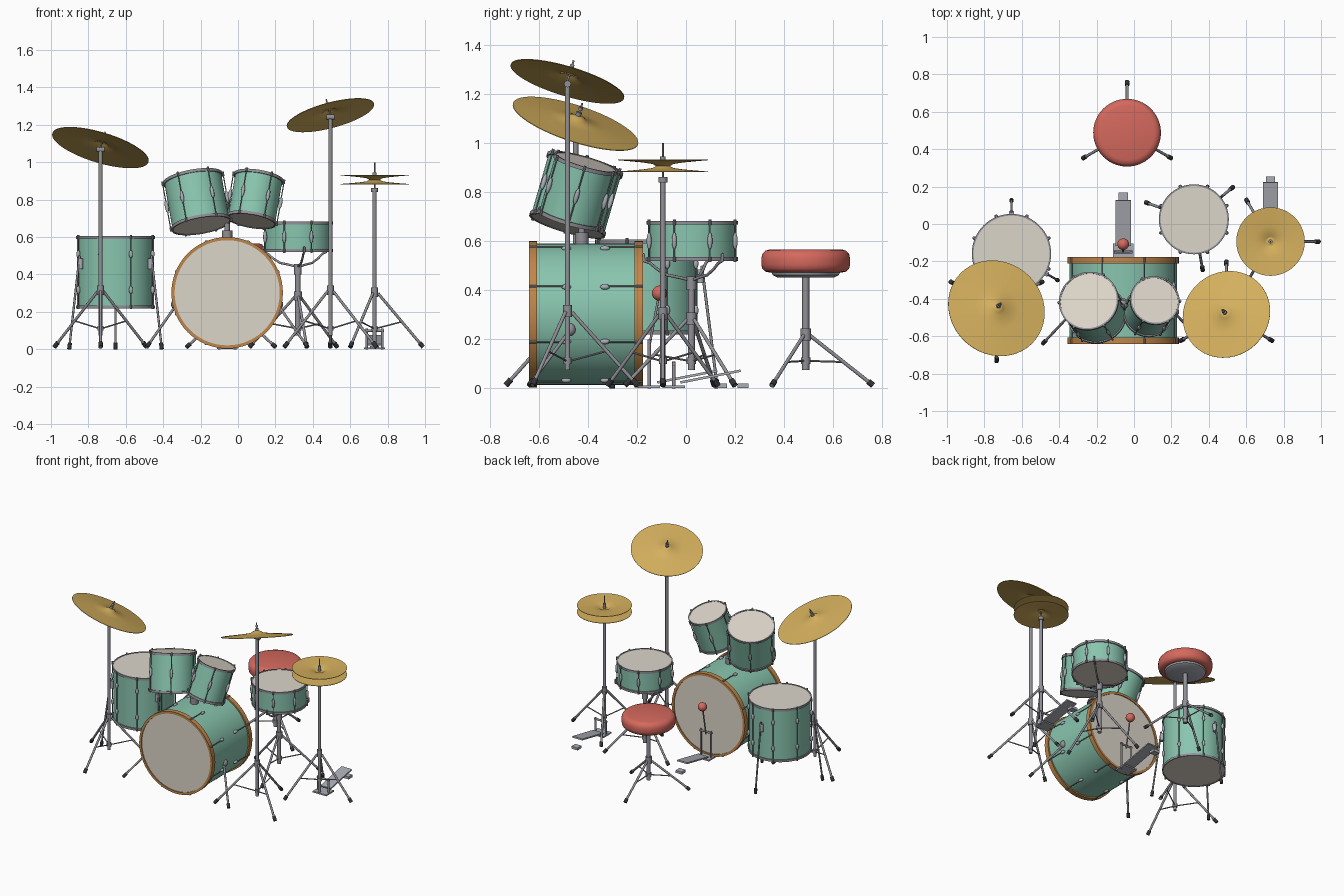
import bpy, bmesh, math
from mathutils import Vector, Matrix

if "Cube" in bpy.data.objects:
    bpy.data.objects.remove(bpy.data.objects["Cube"])


def mat(name, *c):
    m = bpy.data.materials.new(name)
    m.diffuse_color = (*c, 1)
    m.use_nodes = True
    m.node_tree.nodes["Principled BSDF"].inputs["Base Color"].default_value = m.diffuse_color
    return m


GREEN = mat("mint shell", .25, .56, .43)
CREAM = mat("cream head", .72, .67, .59)
WOOD = mat("wood hoop", .52, .24, .07)
GOLD = mat("cymbal gold", .66, .43, .11)
RED = mat("red felt", .66, .14, .11)
STEEL = mat("steel", .28, .28, .31)
PALE = mat("pale steel", .40, .42, .46)
RUBBER = mat("black rubber", .035, .035, .04)


def finish(name, bm, m):
    bmesh.ops.remove_doubles(bm, verts=bm.verts, dist=1e-5)
    bmesh.ops.recalc_face_normals(bm, faces=bm.faces)
    me = bpy.data.meshes.new(name)
    bm.to_mesh(me)
    bm.free()
    me.materials.append(m)
    me.shade_smooth()
    me.set_sharp_from_angle(angle=math.radians(35))
    ob = bpy.data.objects.new(name, me)
    bpy.context.collection.objects.link(ob)
    return ob


# A solid is (profile, matrix, sides); build() turns several into one mesh
def place(loc, axis=(0, 0, 1)):
    return Matrix.Translation(loc) @ Vector(axis).to_track_quat('Z', 'Y').to_matrix().to_4x4()


def turn(prof, loc=(0, 0, 0), axis=(0, 0, 1), n=64):
    return prof, place(loc, axis), n


def rod(a, b, r, n=12):
    d = Vector(b) - Vector(a)
    return turn([(0, 0), (r, 0), (r, d.length), (0, d.length)], a, d, n)


def ball(c, r, length, axis=(0, 0, 1), n=12):
    k = [math.pi * i / 10 for i in range(11)]
    return turn([(r * math.sin(t), -length * math.cos(t)) for t in k], c, axis, n)


def ring(r0, r1, z0, z1, loc, axis):
    return turn([(r0, z0), (r1, z0), (r1, z1), (r0, z1), (r0, z0)], loc, axis)


def build(name, m, *solids):
    bm = bmesh.new()
    for prof, M, n in solids:
        rows = [[bm.verts.new(M @ Vector((r * math.cos(2 * math.pi * i / n), r * math.sin(2 * math.pi * i / n), z)))
                 for i in range(n if r > 0 else 1)] for r, z in prof]
        for a, b in zip(rows, rows[1:]):
            for i in range(n):
                q = [a[i % len(a)], a[(i + 1) % n % len(a)], b[(i + 1) % n % len(b)], b[i % len(b)]]
                q = list(dict.fromkeys(q))
                if len(q) > 2:
                    bm.faces.new(q)
    return finish(name, bm, m)


def box(name, c, size, m, tilt=0):
    bm = bmesh.new()
    M = Matrix.Translation(c) @ Matrix.Rotation(tilt, 4, 'X') @ Matrix.Diagonal((*size, 1))
    bmesh.ops.create_cube(bm, size=1, matrix=M)
    return finish(name, bm, m)


def polar(c, r, deg, z):
    a = math.radians(deg)
    return Vector((c[0] + r * math.cos(a), c[1] + r * math.sin(a), z))


# Drums with steel hoops; base is the centre of the bottom head
def drum(name, base, axis, r, d, lugs, rows=(.5,), lug_len=.035):
    build(name + "_shell", GREEN, turn([(r, .004), (r, d - .004)], base, axis))
    build(name + "_heads", CREAM, *[turn([(0, z), (r + .002, z), (r + .002, z + .006), (0, z + .006)], base, axis)
                                    for z in (0, d - .006)])
    build(name + "_hoops", STEEL, *[ring(r - .002, r + .007, z, z + .016, base, axis) for z in (-.003, d - .013)])
    M, ax, rods, lug = place(base, axis), Vector(axis), [], []
    for i in range(lugs):
        p = lambda z: M @ polar((0, 0), r + .010, 360 * (i + .5) / lugs, z)
        rods += [rod(p(-.003), p(d + .006), .003, 8), rod(p(d - .014), p(d + .008), .006, 8),
                 rod(p(-.006), p(.014), .006, 8)]
        lug += [ball(p(d * t), .010, lug_len, ax) for t in rows]
    build(name + "_tension_rods", STEEL, *rods)
    build(name + "_lugs", PALE, *lug)


drum("snare", (.32, .025, .522), (0, 0, 1), .180, .158, 8)
drum("floor_tom", (-.655, -.158, .222), (0, 0, 1), .205, .382, 8, (.25, .75), .022)
drum("left_tom", (-.197, -.484, .664), (-.18, .29, 1), .154, .265, 6)
drum("right_tom", (.072, -.476, .688), (.17, .29, 1), .127, .245, 6)

# Bass drum lying along y
BX, BZ, Y0, Y1 = -.058, .302, -.641, -.176
AY = (0, 1, 0)
BC = (BX, 0, BZ)
build("bass_shell", GREEN, turn([(.288, Y0 + .02), (.288, Y1 - .02)], BC, AY))
build("bass_heads", CREAM, *[turn([(0, y), (.284, y), (.284, y + .006), (0, y + .006)], BC, AY)
                             for y in (Y0 + .006, Y1 - .012)])
build("bass_hoops", WOOD, *[ring(.281, .298, y, y + .034, BC, AY) for y in (Y0, Y1 - .034)])
lugs, rods = [], []
for i in range(8):
    a = math.radians(45 * i + 22.5)
    p = lambda r, y: Vector((BX + r * math.cos(a), y, BZ + r * math.sin(a)))
    for y, e, s in ((-.488, Y0, 1), (-.33, Y1, -1)):
        lugs.append(ball(p(.291, y), .011, .020, AY))
        rods += [rod(p(.297, y), p(.297, e + s * .005), .003, 8), rod(p(.297, e), p(.297, e + s * .03), .006, 8)]
build("bass_lugs", PALE, *lugs)
build("bass_tension_rods", STEEL, *rods)
spurs, tips = [], []
for s in (-1, 1):
    a, b = Vector((BX + s * .27, -.47, .24)), Vector((BX + s * .43, -.64, .012))
    spurs += [rod(a, b, .007), ball(a + Vector((s * .01, 0, 0)), .02, .025)]
    tips.append(rod(a.lerp(b, .9), b, .011))
build("bass_spurs", STEEL, *spurs)
build("bass_spur_tips", RUBBER, *tips)

# Tom mount on the bass drum
build("tom_mount", STEEL, rod((BX, -.425, .58), (BX, -.425, .83), .014), rod((BX, -.425, .585), (BX, -.425, .635), .028),
      rod((BX, -.425, .80), (-.10, -.44, .775), .009), rod((BX, -.425, .80), (-.01, -.44, .785), .009),
      ball((BX, -.425, .82), .02, .02))

# Floor tom legs
FT = (-.655, -.158)
build("floor_tom_legs", STEEL, *[rod(polar(FT, .222, a, .50), polar(FT, .285, a, .01), .006) for a in (90, 210, 330)])
build("floor_tom_brackets", PALE, *[rod(polar(FT, .217, a, .43), polar(FT, .215, a, .485), .014) for a in (90, 210, 330)])
build("floor_tom_feet", RUBBER, *[rod(polar(FT, .281, a, .035), polar(FT, .286, a, 0), .011) for a in (90, 210, 330)])


# Tripod stands
def stand(name, c, angles, R, hub, low, top, r=.011):
    parts = [rod((*c, low), (*c, top), r, 16), rod((*c, hub - .02), (*c, hub + .03), r + .007, 16),
             rod((*c, .10), (*c, .125), r + .005, 16)]
    feet = []
    for a in angles:
        p, q = polar(c, .018, a, hub), polar(c, R, a, .012)
        parts += [rod(p, q, .0075), rod(polar(c, .01, a, .112), p.lerp(q, .53), .004, 8)]
        feet.append(rod(p.lerp(q, .92), q, .012))
    build(name + "_stand", STEEL, *parts)
    build(name + "_feet", RUBBER, *feet)


LC, RC, HH, SN, ST = (-.735, -.45), (.494, -.483), (.73, -.094), (.32, .022), (-.037, .488)
stand("left_cymbal", LC, (30, 150, 270), .285, .31, .075, 1.08)
stand("right_cymbal", RC, (90, 210, 330), .285, .31, .075, 1.25)
stand("hi_hat", HH, (0, 120, 240), .26, .30, .02, .85)
stand("snare", SN, (40, 160, 280), .275, .28, .075, .44, .014)
stand("stool", ST, (90, 210, 330), .275, .215, .075, .46, .0145)


# Cymbals: thin bowed disc with a raised bell
def bowl(R, h, s=1):
    top = [(0, h), (.016, h * .97), (.03, h * .82), (.042, h * .55), (R * .45, h * .33), (R * .75, h * .14), (R, 0)]
    return [(r, s * z) for r, z in top] + [(r, s * (z - .003)) for r, z in reversed(top)]


for name, c, z, axis, R in (("left_cymbal", LC, 1.08, (.30, .33, 1), .268), ("right_cymbal", RC, 1.253, (-.267, .30, 1), .241)):
    ax, o = Vector(axis).normalized(), Vector((*c, z))
    build(name, GOLD, turn(bowl(R, .036), o, ax, 72))
    build(name + "_tilter", STEEL, rod(o - ax * .01, o + ax * .09, .004), rod(o + ax * .035, o + ax * .05, .012),
          rod(o + ax * .06, o + ax * .072, .009), rod(o - Vector((.022, 0, .012)), o + Vector((.022, 0, -.012)), .014))
build("hi_hat_top_cymbal", GOLD, turn(bowl(.183, .028, -1), (*HH, .93), n=72))
build("hi_hat_bottom_cymbal", GOLD, turn(bowl(.183, .026), (*HH, .884), n=72))
build("hi_hat_rod", STEEL, rod((*HH, .84), (*HH, 1.0), .004), rod((*HH, .84), (*HH, .862), .019),
      rod((*HH, .91), (*HH, .945), .011))

# Snare basket arms
basket = []
for a in (40, 160, 280):
    pts = [polar(SN, r, a, z) for r, z in ((0, .44), (.05, .452), (.10, .462), (.14, .485), (.17, .51), (.196, .52), (.198, .545))]
    basket += [rod(p, q, .006) for p, q in zip(pts, pts[1:])] + [ball(p, .006, .006) for p in pts[1:]]
build("snare_basket", STEEL, *basket, rod((*SN, .40), (*SN, .455), .02))

# Stool
build("stool_seat", RED, turn([(0, .567), (.145, .567), (.165, .561), (.177, .547), (.181, .53), (.181, .505),
                               (.177, .488), (.165, .476), (.145, .472), (0, .472)], (*ST, 0)))
build("stool_seat_plate", PALE, turn([(0, .474), (.14, .474), (.135, .462), (.115, .452), (0, .452)], (*ST, 0)))


# Foot pedals: base, upright frame, sloping footboard and heel
def pedal(name, x, y, h, board_y, heel_y):
    box(name + "_base", (x, y, .006), (.11, .09, .010), PALE)
    build(name + "_frame", STEEL, *[rod((x + s * .042, y, 0), (x + s * .042, y, h), .007) for s in (-1, 1)],
          rod((x - .05, y, h - .01), (x + .05, y, h - .01), .007))
    box(name + "_footboard", (x, board_y, .048), (.082, .25, .010), PALE, math.radians(11))
    box(name + "_heel", (x, heel_y, .010), (.05, .045, .018), PALE)


pedal("bass_pedal", BX, -.15, .20, .005, .145)
pedal("hi_hat_pedal", HH[0], -.05, .11, .10, .232)
build("beater_rod", STEEL, rod((BX, -.15, .17), (BX, -.108, .39), .005))
build("beater", RED, ball((BX, -.108, .388), .031, .031, n=24))
